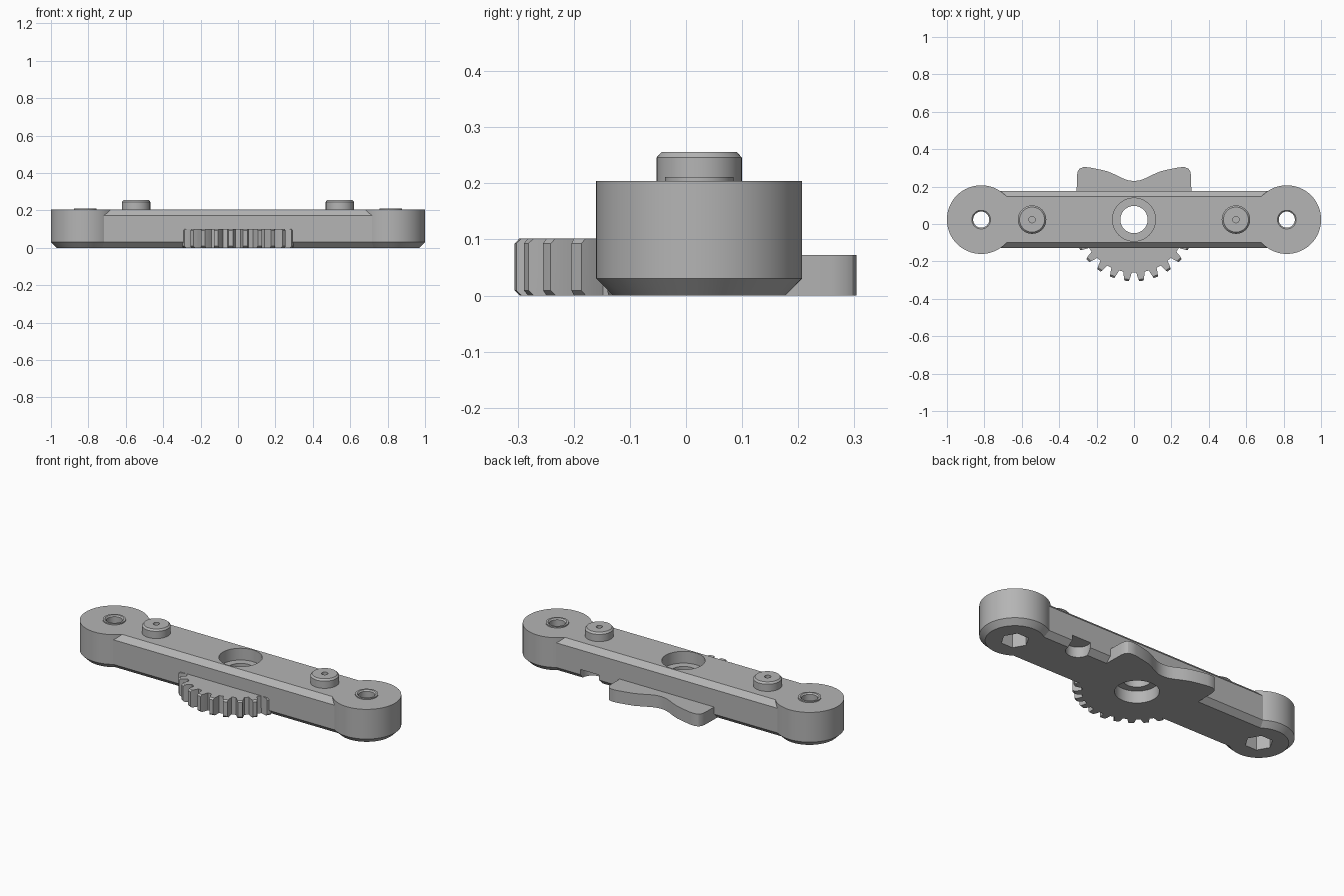
import bpy, bmesh
from math import sin, cos, pi, radians

cube = bpy.data.objects.get("Cube")
if cube:
    bpy.data.objects.remove(cube)

CY = 0.0235      # centre line of the arm
TOP = 0.204      # top of the arm
END_X = 0.817    # centres of the round ends

grey = bpy.data.materials.new("plain grey")
grey.use_nodes = True
GREY = (0.46, 0.46, 0.46, 1)
grey.diffuse_color = GREY
grey.node_tree.nodes["Principled BSDF"].inputs["Base Color"].default_value = GREY


def finish(name, bm):
    bmesh.ops.remove_doubles(bm, verts=bm.verts, dist=1e-5)
    bmesh.ops.recalc_face_normals(bm, faces=bm.faces)
    mesh = bpy.data.meshes.new(name)
    bm.to_mesh(mesh)
    bm.free()
    mesh.materials.append(grey)
    ob = bpy.data.objects.new(name, mesh)
    bpy.context.collection.objects.link(ob)
    return ob


def lathe(name, profile, x=0, y=CY, sides=64):
    """Revolve a closed (radius, height) profile about a vertical axis."""
    bm = bmesh.new()
    rings = []
    for i in range(sides):
        a = 2 * pi * i / sides
        rings.append([bm.verts.new((x + r * cos(a), y + r * sin(a), z)) for r, z in profile])
    n = len(profile)
    for i in range(sides):
        here, after = rings[i], rings[(i + 1) % sides]
        for j in range(n):
            k = (j + 1) % n
            if profile[j][0] or profile[k][0]:
                bm.faces.new((here[j], after[j], after[k], here[k]))
    return finish(name, bm)


def cylinder(name, r, z0, z1, x=0, y=CY, sides=64):
    return lathe(name, [(0, z0), (r, z0), (r, z1), (0, z1)], x, y, sides)


def prism(name, points, direction):
    """Extrude a closed outline of 3D points along a direction."""
    bm = bmesh.new()
    face = bm.faces.new([bm.verts.new(p) for p in points])
    new = bmesh.ops.extrude_face_region(bm, geom=[face])["geom"]
    verts = [v for v in new if isinstance(v, bmesh.types.BMVert)]
    bmesh.ops.translate(bm, verts=verts, vec=direction)
    return finish(name, bm)


def combine(ob, tool, operation="DIFFERENCE"):
    tool.hide_render = True
    mod = ob.modifiers.new("cut", "BOOLEAN")
    mod.operation, mod.solver, mod.object = operation, "EXACT", tool
    bpy.context.view_layer.objects.active = ob
    bpy.ops.object.modifier_apply(modifier=mod.name)
    bpy.data.objects.remove(tool)


def smooth(ob):
    bpy.ops.object.select_all(action="DESELECT")
    ob.select_set(True)
    bpy.context.view_layer.objects.active = ob
    bpy.ops.object.shade_smooth_by_angle(angle=radians(30))


parts = []

# Straight arm with chamfered long edges
W, C = 0.153, 0.03
half = [(W - C, 0), (W, C), (W, TOP - C), (W - C, TOP)]
section = half + [(-w, z) for w, z in reversed(half)]
arm = prism("arm", [(-0.74, CY + w, z) for w, z in section], (1.48, 0, 0))

# Stepped centre bore, and the small notch under the back edge
bore, hole = 0.115, 0.073
combine(arm, lathe("bore_cutter", [(0, -0.1), (bore, -0.1), (bore, 0.07), (hole, 0.07),
                                   (hole, 0.135), (bore, 0.135), (bore, 0.4), (0, 0.4)]))
combine(arm, cylinder("notch_cutter", 0.065, -0.1, 0.06, 0.5, 0.15, 48))
parts.append(arm)

for side, label in ((1, "left"), (-1, "right")):
    # Round end with bolt hole, raised collar and hexagonal nut pocket
    R, h = 0.1835, 0.043
    end = lathe(label + "_round_end",
                [(h, 0), (R - C, 0), (R, C), (R, TOP), (0.061, TOP),
                 (0.061, 0.211), (0.05, 0.211), (h, TOP)], side * END_X)
    combine(end, cylinder(label + "_nut_cutter", 0.074, -0.1, 0.08, side * END_X, sides=6))
    parts.append(end)
    # Locating peg with a small blind hole
    parts.append(lathe(label + "_peg",
                       [(0, TOP - 0.01), (0.076, TOP - 0.01), (0.076, 0.246), (0.067, 0.256),
                        (0.017, 0.256), (0.017, 0.225), (0, 0.225)], side * 0.545, sides=48))

# Gear sector: root arc with teeth, trimmed to a chamfered rim
ROOT, TIP, TEETH, THICK = 0.284, 0.33, 26, 0.102
pitch = 2 * pi / TEETH
outline = []
for i in range(-5, 5):
    mid = -pi / 2 + (i + 0.5) * pitch
    for r, f in ((ROOT, -0.32), (0.308, -0.24), (TIP + 0.01, -0.11),
                 (TIP + 0.01, 0.11), (0.308, 0.24), (ROOT, 0.32)):
        a = mid + f * pitch
        outline.append((r * cos(a), CY + r * sin(a), 0))
back = CY - 0.118
outline += [(0.24, back, 0), (-0.24, back, 0)]
gear = prism("gear_sector", outline, (0, 0, THICK))
ch = 0.009
combine(gear, lathe("rim_trim", [(0, 0), (TIP - ch, 0), (TIP, ch), (TIP, THICK - ch),
                                 (TIP - ch, THICK), (0, THICK)], sides=128), "INTERSECT")
parts.append(gear)

# Wavy thumb tab along the back
wave = [(0.03, 0.233), (0.06, 0.244), (0.1, 0.264), (0.14, 0.281), (0.19, 0.293),
        (0.24, 0.303), (0.27, 0.304), (0.29, 0.297), (0.3, 0.284), (0.305, 0.26),
        (0.307, 0.145)]
tab = [(-x, y, 0) for x, y in reversed(wave)] + [(0, 0.23, 0)] + [(x, y, 0) for x, y in wave]
parts.append(prism("thumb_tab", tab, (0, 0, 0.072)))

for part in parts:
    smooth(part)
